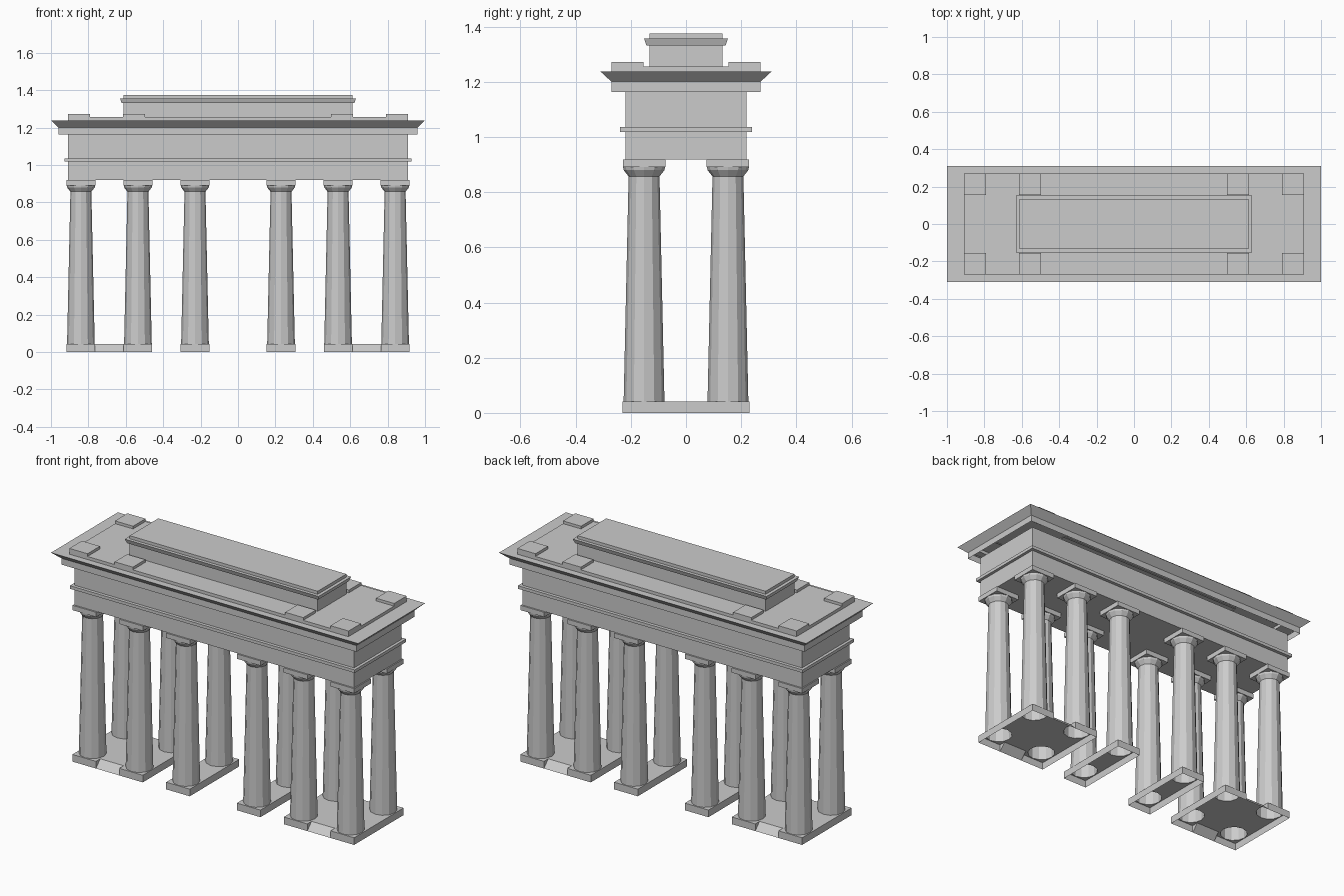
import bpy, bmesh, math

if "Cube" in bpy.data.objects:
    bpy.data.objects.remove(bpy.data.objects["Cube"])

stone = bpy.data.materials.new("pale grey stone")
stone.diffuse_color = (0.6, 0.6, 0.6, 1)
stone.use_nodes = True
stone.node_tree.nodes["Principled BSDF"].inputs["Base Color"].default_value = stone.diffuse_color


def finish(name, bm, loc=(0, 0, 0)):
    me = bpy.data.meshes.new(name)
    bm.to_mesh(me)
    bm.free()
    me.materials.append(stone)
    return place(name, me, loc)


def place(name, me, loc):
    ob = bpy.data.objects.new(name, me)
    ob.location = loc
    bpy.context.collection.objects.link(ob)
    return ob


def loft(bm, loops):
    """Join stacked point loops (counter-clockwise, bottom to top) with quads."""
    rings = [[bm.verts.new(p) for p in lp] for lp in loops]
    for a, b in zip(rings, rings[1:]):
        n = len(a)
        for i in range(n):
            j = (i + 1) % n
            bm.faces.new((a[i], a[j], b[j], b[i]))
    return rings


def rect_stack(name, rings, loc=(0, 0, 0), floor=False, roof=True):
    """Moulded block from (half width, half depth, height) rings."""
    bm = bmesh.new()
    r = loft(bm, [[(-x, -y, z), (x, -y, z), (x, y, z), (-x, y, z)] for x, y, z in rings])
    if floor:
        bm.faces.new(r[0][::-1])
    if roof:
        bm.faces.new(r[-1])
    return finish(name, bm, loc)


def circle(r, z, cx=0, cy=0, n=12):
    return [(cx + r * math.cos(2 * math.pi * i / n),
             cy + r * math.sin(2 * math.pi * i / n), z) for i in range(n)]


COL_X, COL_Y, R, PLINTH = (0.23, 0.535, 0.84), 0.152, 0.074, 0.042


def plinth(name, x0, x1, cols, notch=None):
    """Hollow plinth, open below, with holes under the columns and ramped notches."""
    def outline(inset, z):
        pts = [(x0, -0.23)]
        if notch:
            a, b = notch
            pts += [(a, -0.23), (a, -0.23 + inset), (b, -0.23 + inset), (b, -0.23)]
        pts.append((x1, -0.23))
        pts += [(x, -y) for x, y in reversed(pts)]
        return [(x, y, z) for x, y in pts]
    bm = bmesh.new()
    top = loft(bm, [outline(0, 0), outline(0.04, PLINTH)])[1]
    loops = [top]
    for cx in cols:
        for cy in (-COL_Y, COL_Y):
            loops.append([bm.verts.new(p) for p in circle(R, PLINTH, cx, cy)])
    edges = []
    for lp in loops:
        for i in range(len(lp)):
            pair = (lp[i - 1], lp[i])
            edges.append(bm.edges.get(pair) or bm.edges.new(pair))
    bmesh.ops.triangle_fill(bm, use_beauty=True, use_dissolve=False,
                            edges=edges, normal=(0, 0, 1))
    for f in bm.faces:
        f.normal_update()
        if abs(f.normal.z) > 0.99 and f.normal.z < 0:
            f.normal_flip()
    bmesh.ops.remove_doubles(bm, verts=bm.verts[:], dist=1e-5)
    return finish(name, bm)


# column shaft and flared capital, shared by all twelve columns
bm = bmesh.new()
loft(bm, [circle(R, PLINTH), circle(0.056, 0.857), circle(0.074, 0.88), circle(0.076, 0.891)])
first = finish("column", bm, (-COL_X[0], -COL_Y, 0))
cap = rect_stack("column_abacus", [(0.077, 0.077, 0.891), (0.077, 0.077, 0.919)],
                 (-COL_X[0], -COL_Y, 0), floor=True)
for x in COL_X:
    for sx in (-1, 1):
        for sy in (-1, 1):
            if (x, sx, sy) != (COL_X[0], -1, -1):
                place("column", first.data, (sx * x, sy * COL_Y, 0))
                place("column_abacus", cap.data, (sx * x, sy * COL_Y, 0))

# plinths: a pair of single ones inside, double ones with small ramps outside
for s, side in ((-1, "left"), (1, "right")):
    xs = sorted((s * 0.153, s * 0.307))
    plinth(side + "_inner_plinth", xs[0], xs[1], [s * 0.23])
    xs = sorted((s * 0.459, s * 0.917))
    plinth(side + "_outer_plinth", xs[0], xs[1], [s * 0.535, s * 0.84],
           sorted((s * 0.612, s * 0.764)))

# architrave, band and frieze
rect_stack("entablature", [(0.91, 0.22, 0.919), (0.91, 0.22, 1.018), (0.927, 0.239, 1.018),
                           (0.927, 0.239, 1.036), (0.91, 0.22, 1.036), (0.91, 0.22, 1.165)],
           floor=True, roof=False)

# cornice with flared edge and low roof slab, open underneath
rect_stack("cornice", [(0.96, 0.27, 1.163), (0.96, 0.27, 1.2), (1.0, 0.311, 1.238),
                       (0.908, 0.27, 1.238), (0.908, 0.27, 1.256)])

# roof blocks
for x, label in ((0.85, "corner_block"), (0.555, "middle_block")):
    for sx in (-1, 1):
        for sy in (-1, 1):
            rect_stack(label, [(0.059, 0.058, 1.25), (0.059, 0.058, 1.272)],
                       (sx * x, sy * 0.212, 0))

# attic with flared moulding
rect_stack("attic", [(0.612, 0.133, 1.25), (0.612, 0.133, 1.331), (0.622, 0.143, 1.331),
                     (0.631, 0.152, 1.356), (0.612, 0.133, 1.356), (0.612, 0.133, 1.374)])
